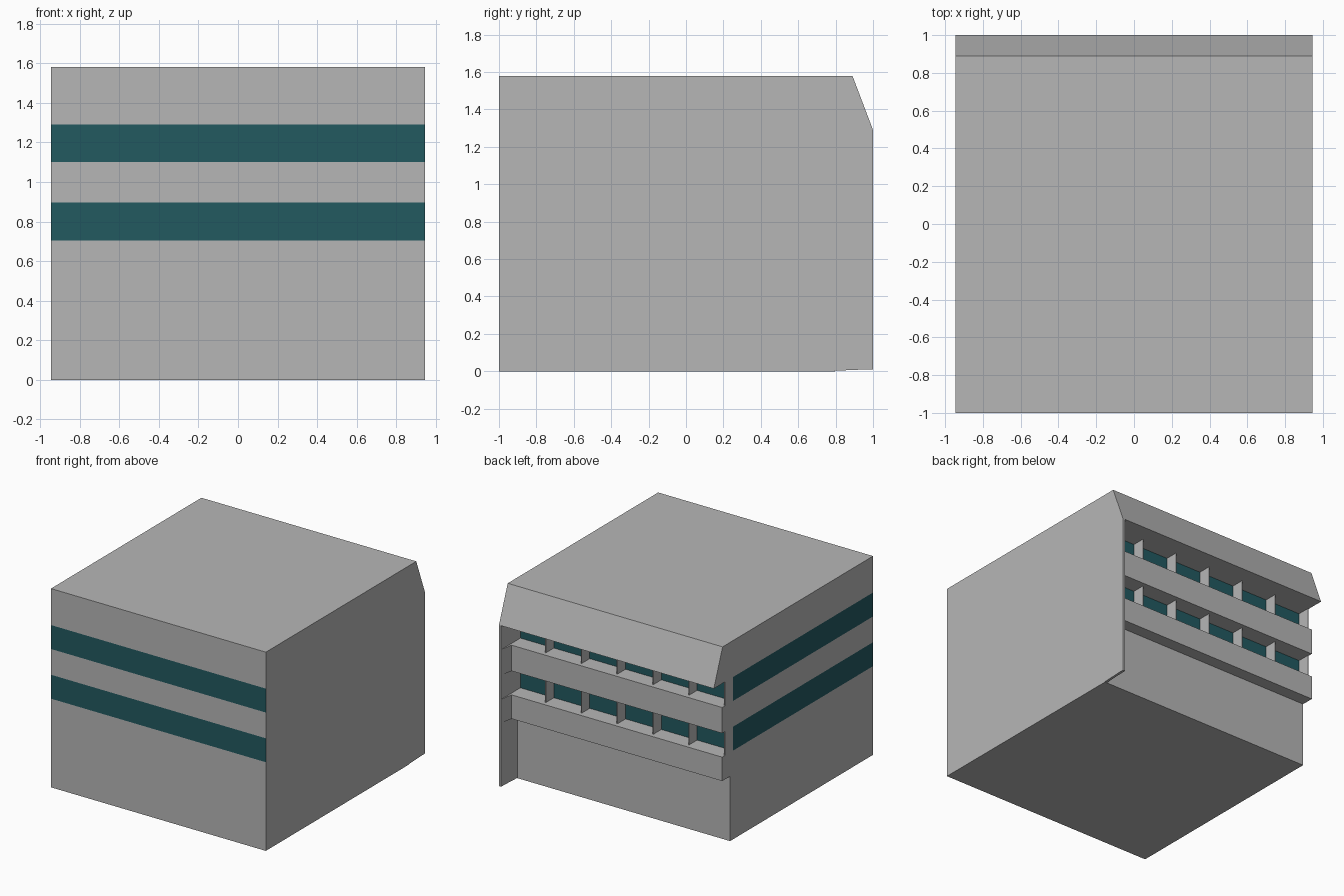
import bpy, bmesh
from mathutils import Vector

if "Cube" in bpy.data.objects:
    bpy.data.objects.remove(bpy.data.objects["Cube"])


def material(name, rgb):
    m = bpy.data.materials.new(name)
    m.diffuse_color = (*rgb, 1)
    m.use_nodes = True
    m.node_tree.nodes["Principled BSDF"].inputs["Base Color"].default_value = m.diffuse_color
    return m


CONCRETE = material("grey_concrete", (0.47, 0.47, 0.47))
GLASS = material("teal_glass", (0.016, 0.10, 0.118))


def prism(name, base, shift, mats=(CONCRETE,)):
    """Extrude a flat polygon along a vector."""
    me = bpy.data.meshes.new(name)
    bm = bmesh.new()
    f = bm.faces.new([bm.verts.new(p) for p in base])
    ext = bmesh.ops.extrude_face_region(bm, geom=[f], use_keep_orig=True)
    moved = [v for v in ext["geom"] if isinstance(v, bmesh.types.BMVert)]
    bmesh.ops.translate(bm, verts=moved, vec=Vector(shift))
    bmesh.ops.recalc_face_normals(bm, faces=bm.faces)
    bm.to_mesh(me)
    bm.free()
    for m in mats:
        me.materials.append(m)
    ob = bpy.data.objects.new(name, me)
    bpy.context.collection.objects.link(ob)
    return ob


def plan(name, pts, z0, z1, mats=(CONCRETE,)):
    return prism(name, [(x, y, z0) for x, y in pts], (0, 0, z1 - z0), mats)


def side(name, pts, x0, x1):
    return prism(name, [(x0, y, z) for y, z in pts], (x1 - x0, 0, 0))


def rect(x0, x1, y0, y1):
    return [(x0, y0), (x1, y0), (x1, y1), (x0, y1)]


W = 0.945        # half width
FIN = 0.925      # inner face of the end wall
GLASS_Y = 0.76   # rear glazing line
STOREYS = [(0.705, 0.895), (1.10, 1.29)]

# Ground floor, set back at the rear
plan("ground_floor", rect(-W, W, -1, 0.796), 0, 0.515)

# Floor bands with rear balcony fronts
band = [(-W, -1), (W, -1), (W, GLASS_Y), (FIN, GLASS_Y), (FIN, 1),
        (0.908, 0.895), (-W, 0.895)]
plan("lower_band", band, 0.515, 0.705)
plan("upper_band", band, 0.895, 1.10)

# Roof block with sloping rear fascia
side("roof_block", [(-1, 1.29), (1, 1.29), (0.89, 1.58), (-1, 1.58)], -W, W)

# End wall projecting at the rear on the right side
side("end_wall", [(0.796, 0.003), (0.96, 0.01), (1, 0.01), (1, 1.29), (GLASS_Y, 1.29),
                  (GLASS_Y, 0.515), (0.796, 0.515)], FIN, W)

for i, (z0, z1) in enumerate(STOREYS):
    # Window storey: glazed on three sides, solid on the right
    ob = plan(f"window_storey_{i}", rect(-W, W, -1, GLASS_Y), z0, z1, (GLASS, CONCRETE))
    for p in ob.data.polygons:
        p.material_index = 1 if p.normal.x > 0.9 else 0
    # Rear upright fins
    for k in range(6):
        x = -W + 0.315 * k
        plan(f"rear_fin_{i}_{k}", rect(x, x + 0.008, GLASS_Y, 0.86), z0, z1)
